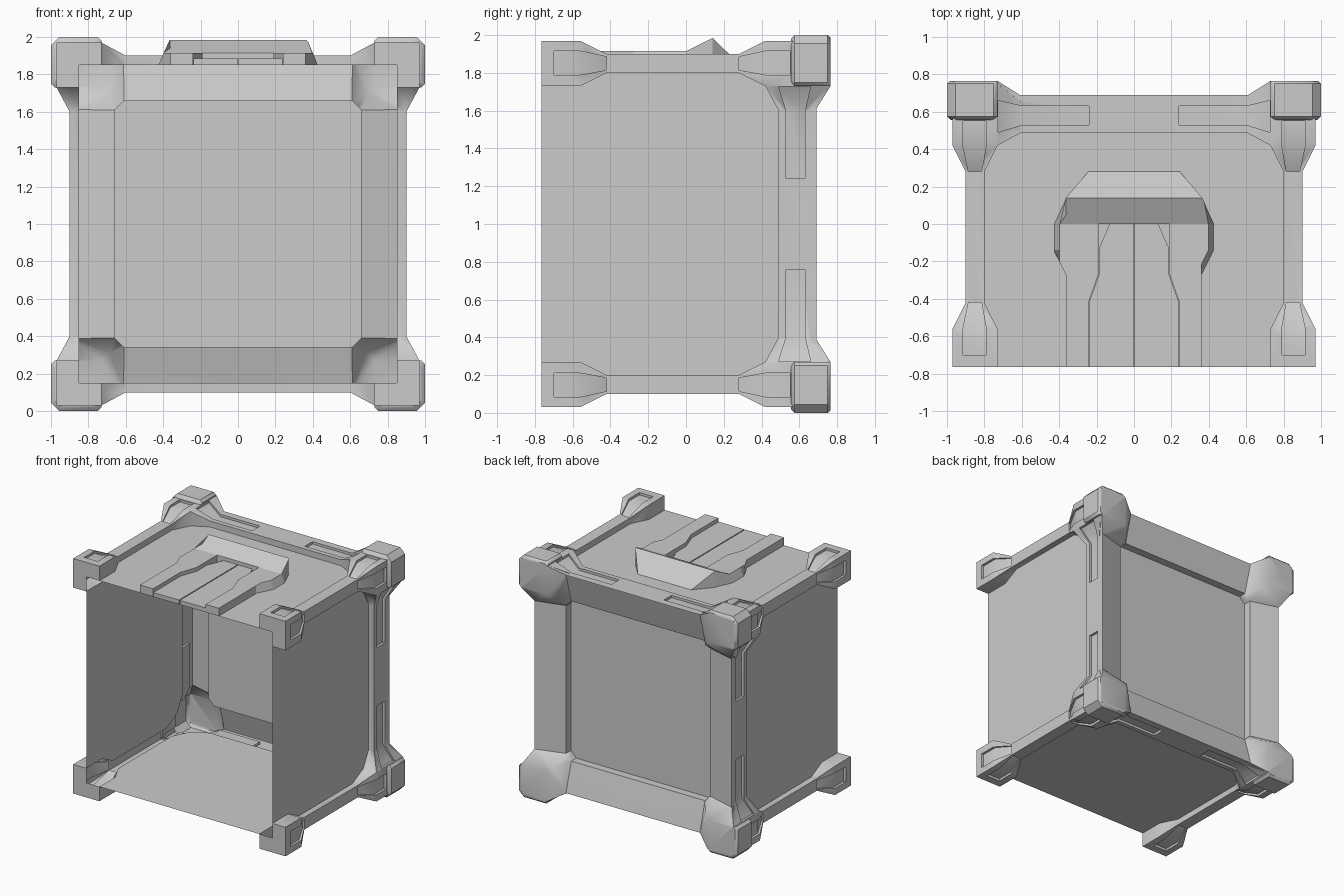
import bpy, bmesh

if "Cube" in bpy.data.objects:
    bpy.data.objects.remove(bpy.data.objects["Cube"], do_unlink=True)

grey = bpy.data.materials.new("plain grey")
grey.use_nodes = True
grey.diffuse_color = (0.6, 0.6, 0.6, 1)
grey.node_tree.nodes["Principled BSDF"].inputs["Base Color"].default_value = (0.6, 0.6, 0.6, 1)

CENTRE_Z = 1.0
FRONT, BACK = -0.765, 0.765
RIM, PANEL = 0.625, 0.56


def make_object(name, bm):
    bmesh.ops.recalc_face_normals(bm, faces=bm.faces)
    mesh = bpy.data.meshes.new(name)
    bm.to_mesh(mesh)
    bm.free()
    mesh.materials.append(grey)
    obj = bpy.data.objects.new(name, mesh)
    bpy.context.collection.objects.link(obj)
    return obj


def hull(bm, points):
    verts = [bm.verts.new(p) for p in points]
    out = bmesh.ops.convex_hull(bm, input=verts)
    spare = {v for v in out["geom_interior"] + out["geom_unused"] if isinstance(v, bmesh.types.BMVert)}
    bmesh.ops.delete(bm, geom=list(spare), context="VERTS")


def block(a, b):
    return [(x, y, z) for x in (a[0], b[0]) for y in (a[1], b[1]) for z in (a[2], b[2])]


def section(axis, at, u, v):
    """Rectangle across an axis; u and v are ranges on the other two axes in order."""
    corners = []
    for p in u:
        for q in v:
            c = [p, q]
            c.insert(axis, at)
            corners.append(tuple(c))
    return corners


def four(bm, points):
    """Repeat a convex piece in the four corners seen from the front."""
    for sx in (-1, 1):
        for sz in (-1, 1):
            hull(bm, [(sx * x, y, CENTRE_Z + sz * z) for x, y, z in points])


def combine(obj, bm, operation):
    """Boolean a set of pieces into the object and keep the result."""
    tool = make_object("tool", bm)
    mod = obj.modifiers.new("combine", "BOOLEAN")
    mod.operation, mod.solver, mod.object, mod.use_self = operation, "EXACT", tool, True
    graph = bpy.context.evaluated_depsgraph_get()
    result = bpy.data.meshes.new_from_object(obj.evaluated_get(graph))
    obj.modifiers.clear()
    obj.data = result
    bpy.data.objects.remove(tool, do_unlink=True)


def smooth(obj, angle):
    """Smooth shading that keeps sharp edges and leaves large faces flat."""
    bpy.ops.object.select_all(action="DESELECT")
    obj.select_set(True)
    bpy.context.view_layer.objects.active = obj
    bpy.ops.object.shade_smooth_by_angle(angle=angle)
    obj.modifiers.new("flat large faces", "WEIGHTED_NORMAL").keep_sharp = True


# Crate walls
bm = bmesh.new()
hull(bm, block((-0.85, FRONT - 0.01, 0.15), (0.85, 0.69, 1.85)))
crate = make_object("crate", bm)

# Edge rails
THIN, WIDE = (0.8, 0.9), (0.73, 0.97)
bm = bmesh.new()
four(bm, block((0.8, FRONT, 0.8), (0.9, 0.6, 0.9)))
for s in (-1, 1):
    hull(bm, block((-0.9, 0.49, CENTRE_Z + s * 0.8), (0.9, 0.69, CENTRE_Z + s * 0.9)))
    hull(bm, block((s * 0.8, 0.49, 0.1), (s * 0.9, 0.69, 1.9)))
combine(crate, bm, "UNION")

# Sloped back frame and recessed back panel
def octagon(y, r, cut):
    k = r - cut
    return [(sx * a, y, CENTRE_Z + sz * b) for sx in (-1, 1) for sz in (-1, 1) for a, b in ((r, k), (k, r))]


bm = bmesh.new()
hull(bm, octagon(RIM, 0.66, 0.05) + section(1, 0.72, (-1, 1), (0, 2)))
hull(bm, octagon(PANEL, 0.66, 0.05) + octagon(0.66, 0.66, 0.05))
combine(crate, bm, "DIFFERENCE")

# Flared corner pieces
REAR, REAR_WIDE = (0.49, 0.65), (0.42, 0.75)
bm = bmesh.new()
four(bm, section(1, FRONT, WIDE, WIDE) + section(1, -0.56, WIDE, WIDE) + section(1, -0.42, THIN, THIN))
four(bm, section(1, 0.28, THIN, THIN) + section(1, 0.42, WIDE, WIDE) + section(1, 0.75, WIDE, WIDE))
four(bm, section(0, 0.6, REAR, THIN) + section(0, 0.73, REAR_WIDE, WIDE) + section(0, 0.9, REAR_WIDE, WIDE))
four(bm, section(2, 0.6, THIN, REAR) + section(2, 0.73, WIDE, REAR_WIDE) + section(2, 0.9, WIDE, REAR_WIDE))
# Back corner swellings that blend into the frame
four(bm, section(1, BACK, WIDE, WIDE) + section(1, 0.5, (0.8, 0.9), (0.8, 0.9)) + [
    (0.69, 0.735, 0.69), (0.66, RIM, 0.61), (0.61, RIM, 0.66),
    (0.9, 0.69, 0.61), (0.61, 0.69, 0.9), (0.9, 0.5, 0.61), (0.61, 0.5, 0.9)])
# Chamfered corner caps
cap = []
for outer, inner, y in ((0.02, 0.02, 0.555), (0, 0, 0.575), (0, 0, 0.75), (0.015, 0, BACK)):
    o, i = 1 - outer, 0.73 + inner
    cap += [(i, y, i), (o - 0.02, y, i), (o, y, i + 0.02), (o, y, o - 0.045),
            (o - 0.045, y, o), (i + 0.02, y, o), (i, y, o - 0.02)]
four(bm, cap)
combine(crate, bm, "UNION")

# Pockets sunk into the flares and back rails
bm = bmesh.new()
DEEP = 0.02


def pocket(axis, stations, swap):
    """Stations are (position, range across, surface height); swap exchanges the x and z roles."""
    for (p, u, h), (q, w, g) in zip(stations, stations[1:]):
        pts = section(axis, p, u, (h - DEEP, h + 0.04)) + section(axis, q, w, (g - DEEP, g + 0.04))
        four(bm, [(z, y, x) if swap else (x, y, z) for x, y, z in pts])


SMALL, BIG, STRIP = (0.815, 0.885), (0.79, 0.915), (0.53, 0.63)
for swap in (False, True):
    pocket(1, [(-0.70, BIG, 0.97), (-0.56, BIG, 0.97), (-0.42, SMALL, 0.905)], swap)
    pocket(1, [(0.28, SMALL, 0.905), (0.42, BIG, 0.97), (0.55, BIG, 0.97)], swap)
    pocket(0, [(0.24, STRIP, 0.9), (0.6, STRIP, 0.9), (0.728, (0.49, 0.66), 0.97)], swap)
combine(crate, bm, "DIFFERENCE")

# Open front
bm = bmesh.new()
bm.from_mesh(crate.data)
lip = [v for v in bm.verts if v.co.y < FRONT - 0.005]
front = [f for f in bm.faces if all(v.co.y < FRONT - 0.005 for v in f.verts)]
bmesh.ops.delete(bm, geom=front, context="FACES_ONLY")
for v in lip:
    v.co.y = FRONT
bmesh.ops.remove_doubles(bm, verts=bm.verts, dist=0.0005)
bmesh.ops.dissolve_degenerate(bm, edges=bm.edges, dist=0.0005)
bm.to_mesh(crate.data)
bm.free()
smooth(crate, 0.75)


def prism(bm, outline, low, high, shrink=0.0):
    """Upright prism from an (x, y) outline whose top draws in at the widest points."""
    bottom = [bm.verts.new((x, y, low)) for x, y in outline]
    top = [bm.verts.new((x - (shrink if x > 0.4 else -shrink if x < -0.4 else 0), y, high)) for x, y in outline]
    bm.faces.new(bottom)
    bm.faces.new(top[::-1])
    for i in range(len(outline)):
        bm.faces.new((bottom[i - 1], bottom[i], top[i], top[i - 1]))


# Horseshoe latch on the lid
bm = bmesh.new()
profile = [(FRONT, 1.85), (FRONT, 1.915), (0, 1.915), (0.14, 1.985), (0.28, 1.85)]
sides = [[bm.verts.new((x, y, z)) for y, z in profile] for x in (-0.5, 0.5)]
for side in sides:
    bm.faces.new(side)
for i in range(len(profile)):
    bm.faces.new((sides[0][i - 1], sides[0][i], sides[1][i], sides[1][i - 1]))
latch = make_object("lid_latch", bm)

half = [(0.19, 0.0), (0.19, -0.27), (0.24, -0.41), (0.24, -0.8), (0.36, -0.8), (0.36, -0.28),
        (0.43, -0.14), (0.43, 0.0), (0.365, 0.14), (0.24, 0.285)]
bm = bmesh.new()
prism(bm, half + [(-x, y) for x, y in reversed(half)], 1.84, 2.0, 0.07)
combine(latch, bm, "INTERSECT")
smooth(latch, 0.3)

# Two leaves between the latch arms
leaf = [(0.004, FRONT), (0.237, FRONT), (0.237, -0.41), (0.187, -0.27), (0.187, -0.13), (0.13, 0.0), (0.004, 0.0)]
for name, s in (("left_leaf", 1), ("right_leaf", -1)):
    bm = bmesh.new()
    prism(bm, [(s * x, y) for x, y in leaf], 1.85, 1.885)
    make_object(name, bm)
